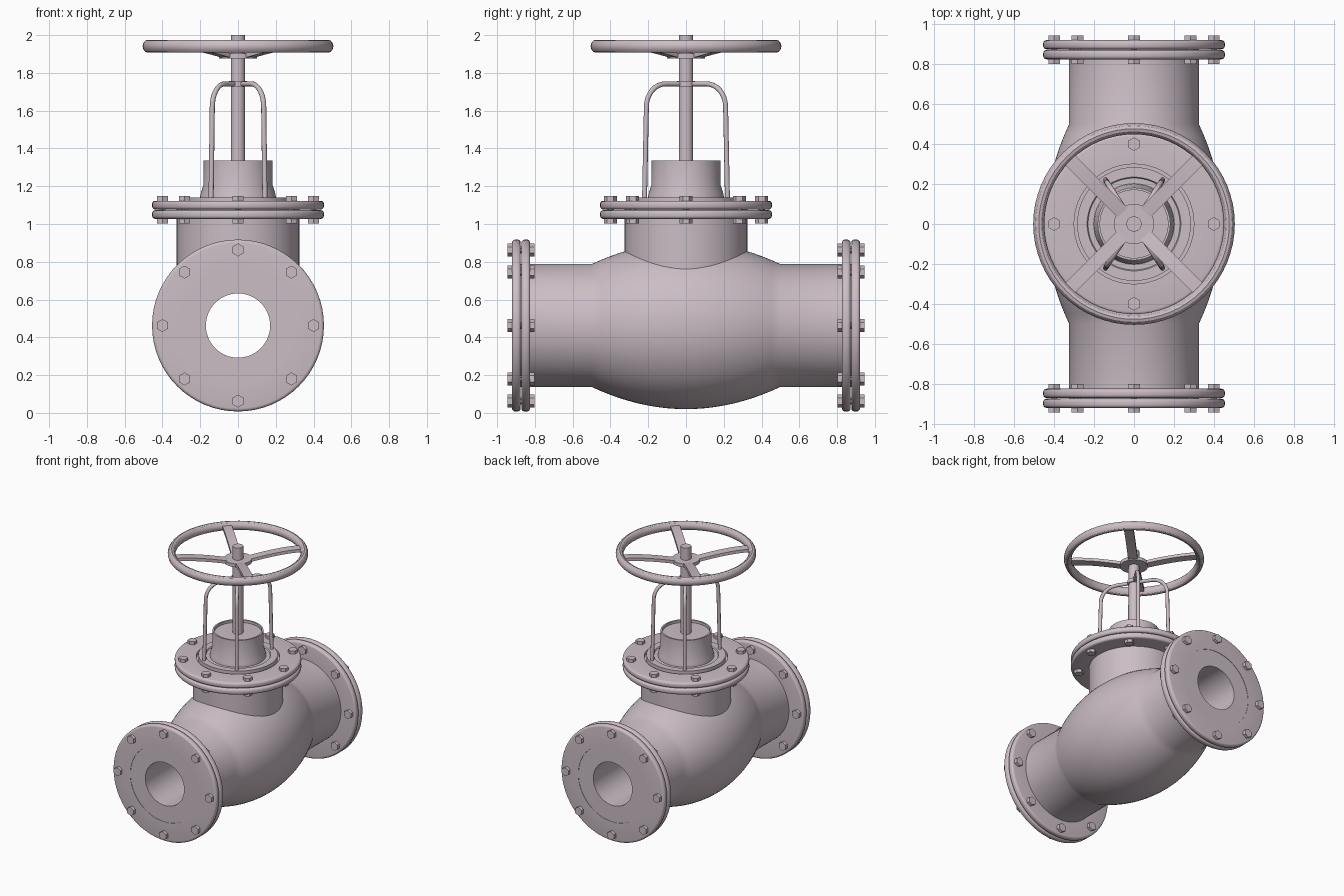
import bpy, bmesh
from math import pi, sin, cos, radians
from mathutils import Matrix, Vector

cube = bpy.data.objects.get("Cube")
if cube:
    bpy.data.objects.remove(cube, do_unlink=True)

COLOUR = (0.60, 0.51, 0.56, 1)
metal = bpy.data.materials.new("pale_mauve_metal")
metal.use_nodes = True
metal.diffuse_color = COLOUR
bsdf = metal.node_tree.nodes["Principled BSDF"]
bsdf.inputs["Base Color"].default_value = COLOUR
bsdf.inputs["Roughness"].default_value = 0.6

PIPE_Z = 0.4625   # height of the pipe axis
PIPE_R = 0.325
FLANGE_R = 0.455


def finish(name, bm, matrix=Matrix(), angle=32):
    bmesh.ops.remove_doubles(bm, verts=bm.verts, dist=1e-5)
    bmesh.ops.recalc_face_normals(bm, faces=bm.faces)
    mesh = bpy.data.meshes.new(name)
    bm.to_mesh(mesh)
    bm.free()
    mesh.materials.append(metal)
    mesh.shade_smooth()
    mesh.set_sharp_from_angle(angle=radians(angle))
    ob = bpy.data.objects.new(name, mesh)
    ob.matrix_world = matrix
    bpy.context.collection.objects.link(ob)
    return ob


def lathe(bm, profile, sides=64, closed=False, centre=(0, 0), turn=0.0):
    """Revolve (radius, height) points about a vertical axis."""
    cx, cy = centre
    rings = []
    for i in range(sides):
        a = turn + 2 * pi * i / sides
        rings.append([bm.verts.new((cx + r * cos(a), cy + r * sin(a), z)) for r, z in profile])
    n = len(profile)
    for i in range(sides):
        a, b = rings[i], rings[(i + 1) % sides]
        for j in range(n if closed else n - 1):
            k = (j + 1) % n
            quad = [a[j], b[j], b[k], a[k]]
            if profile[j][0] == 0:
                quad = [a[j], b[k], a[k]]
            elif profile[k][0] == 0:
                quad = [a[j], b[j], a[k]]
            bm.faces.new(quad)


def turned(name, profile, matrix=Matrix(), **kw):
    bm = bmesh.new()
    lathe(bm, profile, **kw)
    return finish(name, bm, matrix)


def rounded_disc(inner, outer, low, high, r=0.017, steps=4):
    """Ring section with rounded outer corners."""
    pts = [(inner, low)]
    for base, z in ((-pi / 2, low + r), (0, high - r)):
        for i in range(steps + 1):
            a = base + pi / 2 * i / steps
            pts.append((outer - r + r * cos(a), z + r * sin(a)))
    return pts + [(inner, high)]


def flange_joint(name, matrix):
    """Two facing flanges held by eight hexagonal bolts."""
    for side, low, high in (("outer", 0.002, 0.048), ("inner", -0.048, -0.002)):
        turned(f"{name}_{side}_flange", rounded_disc(0.3, FLANGE_R, low, high), matrix, closed=True)
    head, shank = 0.034, 0.018
    bolt = [(0, 0.072), (head, 0.072), (head, 0.045), (shank, 0.045),
            (shank, -0.045), (head, -0.045), (head, -0.072), (0, -0.072)]
    bm = bmesh.new()
    for i in range(8):
        a = i * pi / 4
        lathe(bm, bolt, sides=6, centre=(0.4 * cos(a), 0.4 * sin(a)), turn=pi / 6)
    finish(f"{name}_bolts", bm, matrix)


# Valve body: straight pipe ends, barrel-shaped middle and a through bore
barrel = []
for i in range(21):
    y = -0.5 + i * 0.05
    barrel.append((PIPE_R + 0.1175 * (1 - (y / 0.5) ** 2), y))
body = [(0.17, -0.918), (PIPE_R, -0.918)] + barrel + [(PIPE_R, 0.918), (0.17, 0.918)]
along_y = Matrix.Translation((0, 0, PIPE_Z)) @ Matrix.Rotation(pi / 2, 4, 'X')
turned("valve_body", body, along_y, closed=True, sides=80)

# Bonnet neck rising out of the body
turned("bonnet_neck", [(0, 0.7), (0.325, 0.7), (0.325, 1.1), (0, 1.1)])

# Bolted joints at both pipe ends and under the bonnet
for name, y, turn in (("front", -0.873, pi / 2), ("back", 0.873, -pi / 2)):
    flange_joint(name, Matrix.Translation((0, y, PIPE_Z)) @ Matrix.Rotation(turn, 4, 'X'))
flange_joint("bonnet", Matrix.Translation((0, 0, 1.075)))

# Bonnet cover with flared gland and shallow recessed top
turned("bonnet_cover", [(0, 1.1), (0.285, 1.1), (0.285, 1.14), (0.235, 1.14),
                        (0.23, 1.132), (0.202, 1.132), (0.198, 1.16), (0.182, 1.21),
                        (0.182, 1.335), (0.17, 1.335), (0.17, 1.315), (0, 1.315)])

# Stem, yoke collar and hub
turned("stem", [(0, 1.2), (0.038, 1.2), (0.038, 2.0), (0, 2.0)], sides=32)
turned("yoke_collar", [(0, 1.727), (0.048, 1.727), (0.048, 1.757), (0, 1.757)], sides=32)
turned("wheel_hub", [(0, 1.876), (0.1, 1.876), (0.1, 1.903), (0, 1.903)], sides=48)

# Handwheel rim with a slightly tall oval section
rim = [(0.477 + 0.028 * cos(t * pi / 6), 1.941 + 0.034 * sin(t * pi / 6)) for t in range(12)]
turned("wheel_rim", rim, closed=True)

# Four spokes that curve upward from hub to rim
bm = bmesh.new()
STEPS, HALF_W, HALF_T = 8, 0.034, 0.012
for k in range(4):
    spin = Matrix.Rotation(pi / 4 + k * pi / 2, 3, 'Z')
    rows = []
    for i in range(STEPS + 1):
        t = i / STEPS
        r, z = 0.07 + 0.4 * t, 1.889 + 0.052 * sin(t * pi / 2)
        rows.append([bm.verts.new(spin @ Vector((r, w * HALF_W, z + h * HALF_T)))
                     for w, h in ((-1, -1), (1, -1), (1, 1), (-1, 1))])
    for a, b in zip(rows, rows[1:]):
        for j in range(4):
            bm.faces.new((a[j], a[(j + 1) % 4], b[(j + 1) % 4], b[j]))
    bm.faces.new(rows[0])
    bm.faces.new(rows[-1])
finish("wheel_spokes", bm)


# Two crossing hoops form the four-legged yoke
def hoop(name, angle, rod=0.0135, sides=10):
    half = [(0.262, 1.12)]
    for i in range(9):
        a = pi / 2 * i / 8
        half.append((0.13 + 0.12 * cos(a), 1.62 + 0.122 * sin(a)))
    path = [Vector((r, 0, z)) for r, z in half] + [Vector((-r, 0, z)) for r, z in reversed(half)]
    bm = bmesh.new()
    rings = []
    for i, p in enumerate(path):
        tangent = (path[min(i + 1, len(path) - 1)] - path[max(i - 1, 0)]).normalized()
        side = Vector((0, 1, 0))
        up = tangent.cross(side)
        rings.append([bm.verts.new(p + rod * (side * cos(2 * pi * j / sides) + up * sin(2 * pi * j / sides)))
                      for j in range(sides)])
    for a, b in zip(rings, rings[1:]):
        for j in range(sides):
            k = (j + 1) % sides
            bm.faces.new((a[j], a[k], b[k], b[j]))
    bm.faces.new(rings[0])
    bm.faces.new(rings[-1])
    finish(name, bm, Matrix.Rotation(angle, 4, 'Z'), 40)


hoop("yoke_hoop_left", radians(57))
hoop("yoke_hoop_right", radians(-57))
